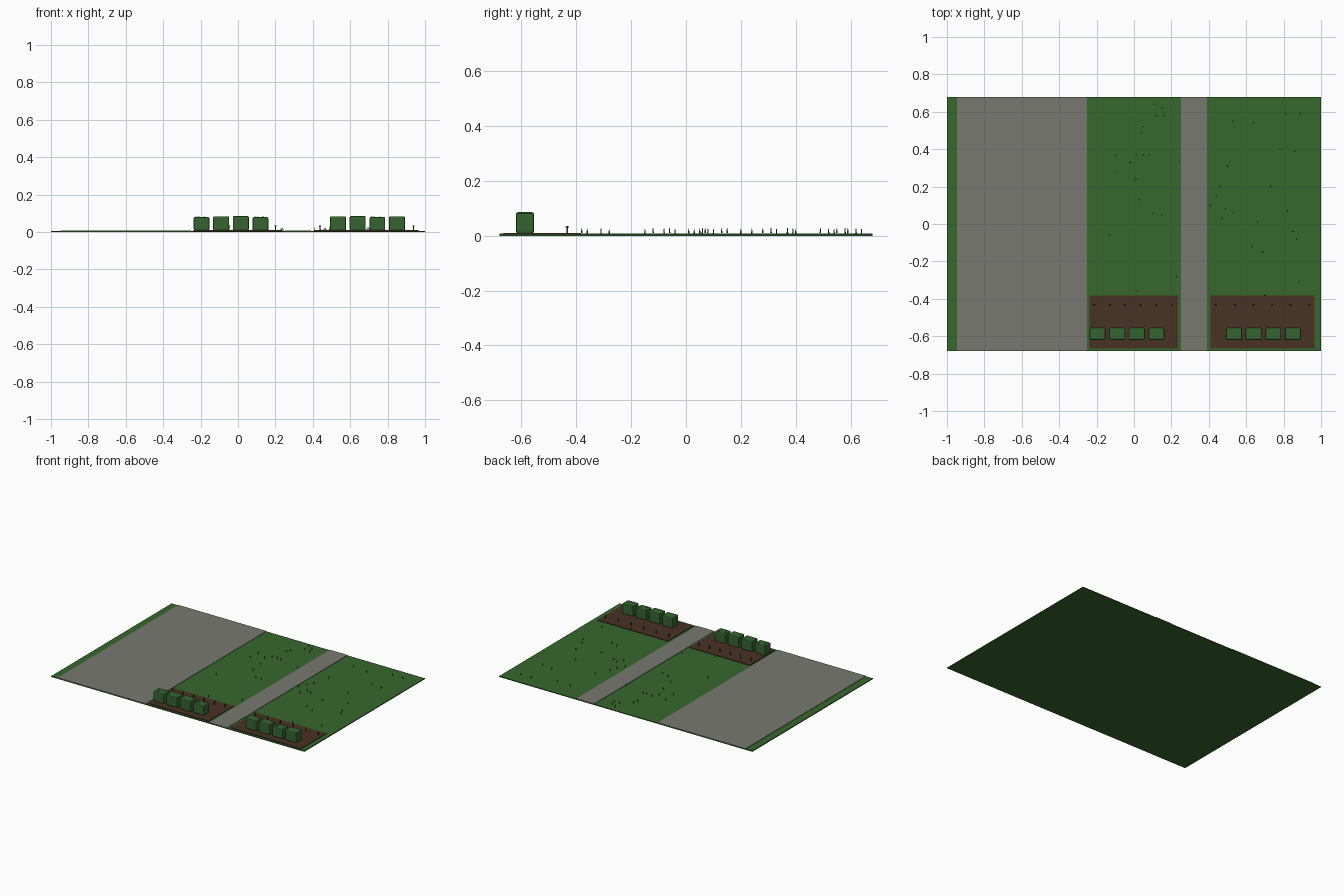
import bpy, math
from mathutils import Matrix, Vector

if "Cube" in bpy.data.objects:
    bpy.data.objects.remove(bpy.data.objects["Cube"])


def material(name, rgb):
    m = bpy.data.materials.new(name)
    m.diffuse_color = (*rgb, 1)
    m.use_nodes = True
    m.node_tree.nodes["Principled BSDF"].inputs["Base Color"].default_value = m.diffuse_color
    return m


LAWN = material("lawn green", (0.038, 0.135, 0.027))
PAVING = material("paving grey", (0.19, 0.19, 0.17))
SOIL = material("soil brown", (0.066, 0.032, 0.018))
HEDGE = material("hedge green", (0.036, 0.130, 0.030))
STEM = material("stem green", (0.03, 0.10, 0.02))


def box(name, x0, x1, y0, y1, z0, z1, mat, bevel=0):
    bpy.ops.mesh.primitive_cube_add(size=1)
    ob = bpy.context.object
    ob.name = name
    ob.data.transform(Matrix.Diagonal((x1 - x0, y1 - y0, z1 - z0, 1)))
    ob.location = ((x0 + x1) / 2, (y0 + y1) / 2, (z0 + z1) / 2)
    ob.data.materials.append(mat)
    if bevel:
        mod = ob.modifiers.new("rounded_edges", 'BEVEL')
        mod.width, mod.segments = bevel, 2
    return ob


# Ground and paved strips
box("lawn", -1, 1, -0.68, 0.68, 0, 0.006, LAWN)
box("driveway", -0.947, -0.252, -0.68, 0.68, 0.004, 0.009, PAVING)
box("footpath", 0.25, 0.39, -0.68, 0.68, 0.004, 0.009, PAVING)

# Planting beds with a row of clipped bushes and a row of small flowers each
BUSH_TOPS = ((0.080, 0.084, 0.086, 0.080), (0.084, 0.086, 0.080, 0.084))
BEDS = ((-0.238, 0.234, -0.195, -0.212, 0.0825), (0.409, 0.966, 0.535, 0.438, 0.100))
for b, (x0, x1, bush_x, flower_x, step) in enumerate(BEDS):
    box(f"soil_bed_{b}", x0, x1, -0.665, -0.382, 0.005, 0.010, SOIL)
    for i, top in enumerate(BUSH_TOPS[b]):
        x = bush_x + i * 0.105
        w = 0.043 if top > 0.082 else 0.042
        box(f"bush_{b}_{i}", x - w, x + w, -0.620, -0.554, 0.009, top, HEDGE, 0.007)
        # loose leaves on the shorter bushes
        if top < 0.082:
            for k, (dx, dy) in enumerate(((-0.03, 0.018), (0.015, 0.02), (-0.015, -0.012))):
                lx, ly = x + dx, -0.587 + dy
                box(f"leaf_{b}_{i}_{k}", lx - .003, lx + .003, ly - .003, ly + .003,
                    top - 0.002, top + 0.004, HEDGE)
    for i in range(6):
        x, y = flower_x + i * step, -0.433
        box(f"flower_stem_{b}_{i}", x - .002, x + .002, y - .002, y + .002, 0.009, 0.031, STEM)
        bpy.ops.mesh.primitive_ico_sphere_add(subdivisions=1, radius=0.0065, location=(x, y, 0.032))
        head = bpy.context.object
        head.name = f"flower_head_{b}_{i}"
        head.scale.z = 0.6
        head.data.materials.append(SOIL)

# Sparse grass blades on the lawn (positions in hundredths)
TUFTS = ((11, 64), (15, 62), (12, 58), (16, 58), (5, 52), (4, 49), (-10, 37), (1, 37),
         (5, 37), (-2, 33), (8, 37), (-10, 28), (24, 33), (1, 24), (3, 13), (10, 6),
         (15, 5), (-13, -6), (23, -28), (2, -36), (53, 55), (64, 54), (81, 59), (89, 59),
         (78, 40), (86, 39), (50, 31), (46, 20), (73, 20), (44, 15), (41, 10), (49, 8),
         (53, 6), (47, 3), (66, 1), (82, 7), (85, -4), (87, -8), (63, -12), (69, -15),
         (88, -31), (70, -38))
for i, (tx, ty) in enumerate(TUFTS):
    bpy.ops.mesh.primitive_cone_add(vertices=4, radius1=0.003, radius2=0.001, depth=0.018,
                                    location=(tx / 100, ty / 100, 0.015 + 0.002 * (i % 3)))
    blade = bpy.context.object
    blade.name = f"grass_blade_{i}"
    blade.data.materials.append(LAWN)
